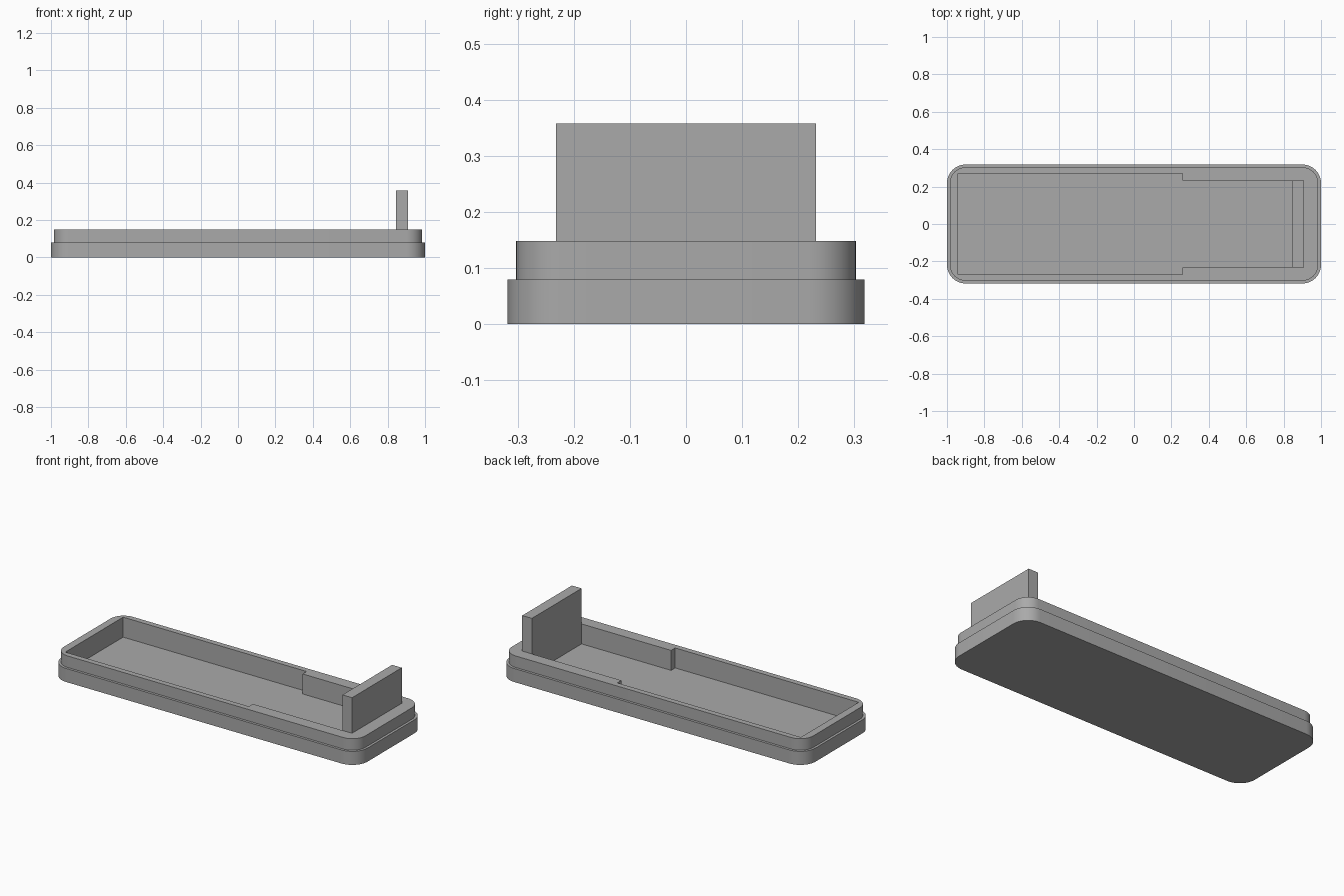
import bpy, bmesh, math

if "Cube" in bpy.data.objects:
    bpy.data.objects.remove(bpy.data.objects["Cube"], do_unlink=True)

grey = bpy.data.materials.new("plain grey")
grey.use_nodes = True
grey.diffuse_color = (0.4, 0.4, 0.4, 1)
grey.node_tree.nodes["Principled BSDF"].inputs["Base Color"].default_value = (0.4, 0.4, 0.4, 1)

FLOOR, LEDGE, RIM, TOP = 0.03, 0.08, 0.148, 0.358
TAB_IN, TAB_OUT, TAB_Y = 0.845, 0.908, 0.232


def rounded_rect(hx, hy, r, steps=10):
    """Counter-clockwise outline of a rectangle with round corners."""
    pts = []
    for i, (sx, sy) in enumerate([(1, 1), (-1, 1), (-1, -1), (1, -1)]):
        for k in range(steps + 1):
            a = math.pi / 2 * (i + k / steps)
            pts.append((sx * (hx - r) + r * math.cos(a), sy * (hy - r) + r * math.sin(a)))
    return pts


def ring(bm, pts, z):
    return [bm.verts.new((x, y, z)) for x, y in pts]


def wall(bm, low, high):
    n = len(low)
    for i in range(n):
        j = (i + 1) % n
        bm.faces.new((low[i], low[j], high[j], high[i]))


def flat_band(bm, a, b):
    """Fill the flat area between two closed loops."""
    edges = []
    for loop in (a, b):
        for i in range(len(loop)):
            pair = (loop[i - 1], loop[i])
            edges.append(bm.edges.get(pair) or bm.edges.new(pair))
    bmesh.ops.triangle_fill(bm, edges=edges, use_beauty=True)


def finish(bm, name):
    bmesh.ops.recalc_face_normals(bm, faces=bm.faces)
    mesh = bpy.data.meshes.new(name)
    bm.to_mesh(mesh)
    bm.free()
    mesh.materials.append(grey)
    obj = bpy.data.objects.new(name, mesh)
    bpy.context.collection.objects.link(obj)
    return obj


# Tray: stepped outer shell with a cavity that narrows towards the tab
bm = bmesh.new()
outer = rounded_rect(1, 0.318, 0.1)
lip = rounded_rect(0.985, 0.303, 0.085)
half = [(TAB_IN, TAB_Y), (0.26, TAB_Y), (0.26, 0.27), (-0.94, 0.27)]
cavity = half + [(x, -y) for x, y in reversed(half)]

base, ledge_out = ring(bm, outer, 0), ring(bm, outer, LEDGE)
ledge_in, rim_out = ring(bm, lip, LEDGE), ring(bm, lip, RIM)
floor, rim_in = ring(bm, cavity, FLOOR), ring(bm, cavity, RIM)
bm.faces.new(base)
wall(bm, base, ledge_out)
wall(bm, ledge_out, ledge_in)
wall(bm, ledge_in, rim_out)
flat_band(bm, rim_out, rim_in)
wall(bm, floor, rim_in)
bm.faces.new(floor)
tray = finish(bm, "tray")

# Upright end tab, flush with the end of the cavity
bm = bmesh.new()
corners = [(TAB_IN, -TAB_Y), (TAB_OUT, -TAB_Y), (TAB_OUT, TAB_Y), (TAB_IN, TAB_Y)]
low, high = ring(bm, corners, RIM), ring(bm, corners, TOP)
wall(bm, low, high)
bm.faces.new(low)
bm.faces.new(high)
finish(bm, "end_tab")

# Smooth round corners, sharp edges elsewhere
bpy.ops.object.select_all(action='DESELECT')
tray.select_set(True)
bpy.context.view_layer.objects.active = tray
bpy.ops.object.shade_smooth_by_angle(angle=math.radians(30))
